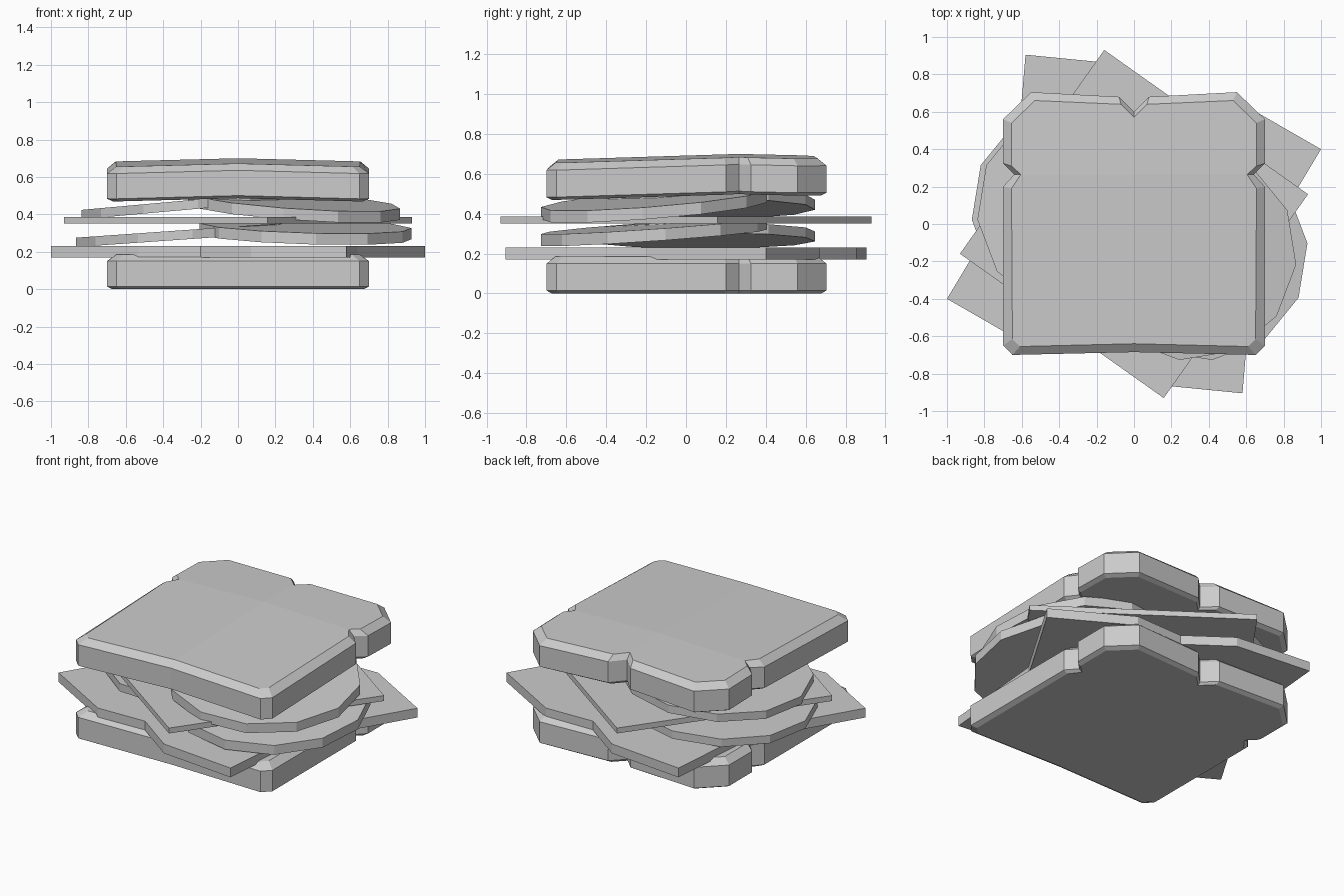
import bpy, bmesh
from math import cos, sin, tau, radians
from mathutils import Vector

if "Cube" in bpy.data.objects:
    bpy.data.objects.remove(bpy.data.objects["Cube"])


def finish(bm, name):
    bmesh.ops.recalc_face_normals(bm, faces=bm.faces)
    mesh = bpy.data.meshes.new(name)
    bm.to_mesh(mesh)
    bm.free()
    ob = bpy.data.objects.new(name, mesh)
    bpy.context.collection.objects.link(ob)
    return ob


def loft(rings):
    """Closed solid through rings of equal length."""
    bm = bmesh.new()
    vs = [[bm.verts.new(p) for p in r] for r in rings]
    n = len(vs[0])
    for a, b in zip(vs, vs[1:]):
        for i in range(n):
            j = (i + 1) % n
            bm.faces.new((a[i], a[j], b[j], b[i]))
    bm.faces.new(vs[0][::-1])
    bm.faces.new(vs[-1])
    return bm


def slab(name, pts, z0, z1):
    return finish(loft([[(x, y, z) for x, y in pts] for z in (z0, z1)]), name)


# bread outline (right half) and its inset crust edge
OUTER = [(0, -.685), (.65, -.70), (.70, -.65), (.70, .20), (.64, .265),
         (.70, .325), (.70, .56), (.55, .705), (.08, .68), (0, .60)]
INNER = [(0, -.64), (.61, -.655), (.65, -.615), (.655, .19), (.605, .265),
         (.655, .31), (.655, .54), (.53, .66), (.07, .64), (0, .57)]


def bread(name, base, bend):
    def ring(t, z):
        half = [(a[0] + (b[0] - a[0]) * t, a[1] + (b[1] - a[1]) * t)
                for a, b in zip(OUTER, INNER)]
        full = half + [(-x, y) for x, y in half[-2:0:-1]]
        return [(x, y, z) for x, y in full]
    bm = loft([ring(.6, 0), ring(0, .015), ring(0, .15), ring(1, .185)])
    for co, no in (((0, 0, 0), (1, 0, 0)), ((0, .265, 0), (0, 1, 0))):
        bmesh.ops.bisect_plane(bm, geom=bm.verts[:] + bm.edges[:] + bm.faces[:],
                               dist=1e-4, plane_co=co, plane_no=no)
    # sag towards the front and the sides
    for v in bm.verts:
        x, y, _ = v.co
        lift = .05 - .018 * abs(x) / .7
        lift -= .03 * (.265 - y) / .965 if y < .265 else .01 * (y - .265) / .435
        v.co.z += base + (lift if bend else 0)
    return finish(bm, name)


bread("bread_bottom", 0, False)
bread("bread_top", .465, True)

# lower filling slice, symmetric under a half turn
half = [(-1, -.4), (-.53, -.67), (-.2, -.66), (.07, -.855), (.58, -.905), (.64, -.2)]
slab("filling_slice_lower", half + [(-x, -y) for x, y in half], .17, .23)

# upper square slice
slab("filling_slice_upper", [(.944 * cos(radians(9.7) + tau * i / 4),
                              .944 * sin(radians(9.7) + tau * i / 4)) for i in range(4)],
     .35, .385)


# tilted round slices: centre, radius, slope in x and y
def disc(name, c, r, sx, sy, turn, th=.06, n=12):
    rings = []
    for dz in (-th / 2, th / 2):
        rings.append([])
        for i in range(n):
            a = tau * i / n + turn
            x, y = r * cos(a), r * sin(a)
            rings[-1].append(Vector(c) + Vector((x, y, dz + sx * x + sy * y)))
    return finish(loft(rings), name)


disc("tomato_lower_left", (-.30, .08, .29), .57, .07, 0, .1, .05)
disc("tomato_lower_right", (.36, -.16, .31), .57, -.03, .07, .1)
disc("tomato_upper_left", (-.27, .08, .45), .57, .09, 0, .1, .05)
disc("tomato_upper_right", (.30, -.16, .445), .57, -.07, .08, -.1)
